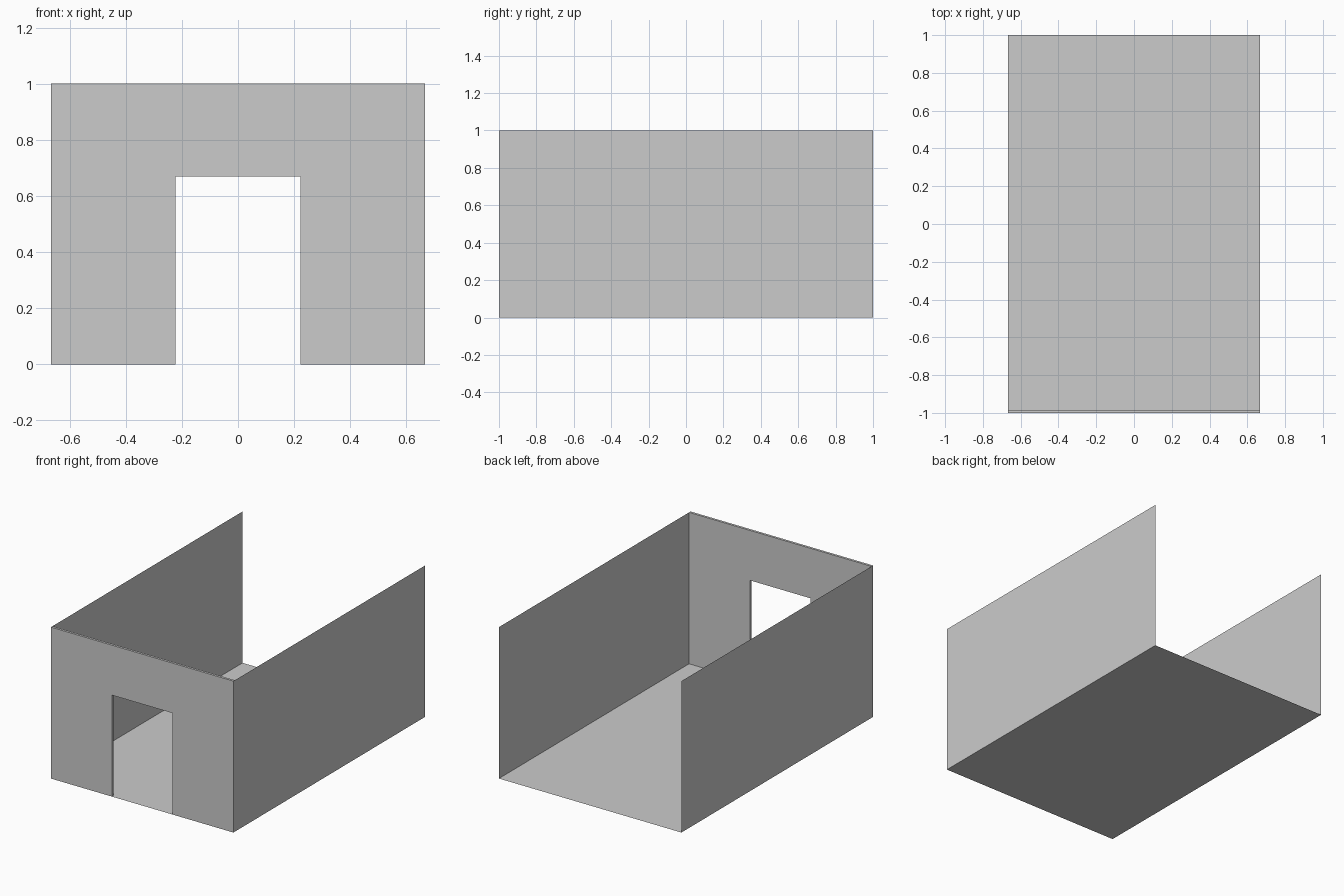
import bpy, bmesh
from mathutils import Vector

if "Cube" in bpy.data.objects:
    bpy.data.objects.remove(bpy.data.objects["Cube"])

W, L, H = 0.6667, 1.0, 1.0      # half width, half length, wall height
DOOR_W, DOOR_H = 0.2222, 0.67   # half door width, door height
THICK = 0.016                   # front wall thickness


def make_object(name, bm):
    mesh = bpy.data.meshes.new(name)
    bm.to_mesh(mesh)
    bm.free()
    obj = bpy.data.objects.new(name, mesh)
    bpy.context.collection.objects.link(obj)
    return obj


def panel(name, points):
    bm = bmesh.new()
    bm.faces.new([bm.verts.new(p) for p in points])
    return make_object(name, bm)


# Thin floor sheet
panel("floor", [(-W, -L, 0), (W, -L, 0), (W, L, 0), (-W, L, 0)])

# Thin side walls, facing outwards
panel("right_wall", [(W, -L, 0), (W, L, 0), (W, L, H), (W, -L, H)])
panel("left_wall", [(-W, L, 0), (-W, -L, 0), (-W, -L, H), (-W, L, H)])

# Front wall with doorway, extruded to its thickness
half = [(DOOR_W, DOOR_H), (DOOR_W, 0), (W, 0), (W, H)]
outline = half + [(-x, z) for x, z in reversed(half)]
bm = bmesh.new()
face = bm.faces.new([bm.verts.new((x, -L, z)) for x, z in outline])
extruded = bmesh.ops.extrude_face_region(bm, geom=[face], use_keep_orig=True)["geom"]
bmesh.ops.translate(bm, vec=Vector((0, THICK, 0)),
                    verts=[v for v in extruded if isinstance(v, bmesh.types.BMVert)])
bmesh.ops.recalc_face_normals(bm, faces=bm.faces)

# Remove the edges already covered by the floor and side walls
hidden = [f for f in bm.faces
          if all(v.co.z < 1e-4 for v in f.verts)
          or all(v.co.x > W - 1e-4 for v in f.verts)
          or all(v.co.x < -W + 1e-4 for v in f.verts)]
bmesh.ops.delete(bm, geom=hidden, context='FACES_ONLY')
make_object("front_wall", bm)
